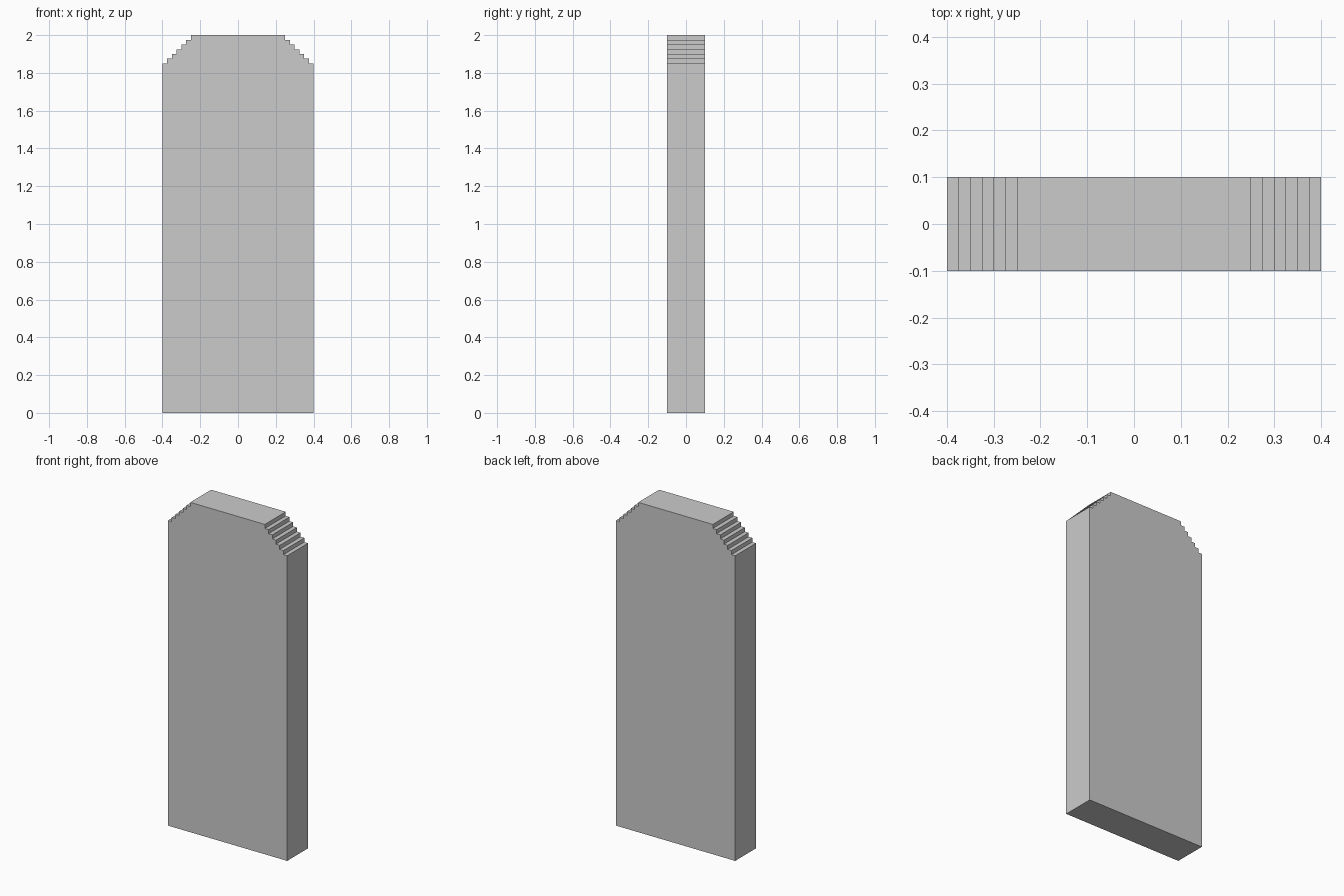
import bpy
import bmesh

if "Cube" in bpy.data.objects:
    bpy.data.objects.remove(bpy.data.objects["Cube"])

HALF_W, HALF_D, HEIGHT = 0.40, 0.10, 2.0
STEP, STEPS = 0.025, 6

# Right half of the outline: base corner, then the stair up to the flat top
right = [(HALF_W, 0.0)]
for i in range(STEPS):
    x = HALF_W - i * STEP
    z = HEIGHT - (STEPS - i) * STEP
    right += [(x, z), (x - STEP, z)]
right.append((HALF_W - STEPS * STEP, HEIGHT))

# Mirror to the left to close the outline
outline = right + [(-x, z) for x, z in reversed(right)]

# Extrude the outline through the slab's thickness
bm = bmesh.new()
face = bm.faces.new([bm.verts.new((x, -HALF_D, z)) for x, z in outline])
ext = bmesh.ops.extrude_face_region(bm, geom=[face], use_keep_orig=True)
back = [v for v in ext["geom"] if isinstance(v, bmesh.types.BMVert)]
bmesh.ops.translate(bm, verts=back, vec=(0, 2 * HALF_D, 0))
bmesh.ops.recalc_face_normals(bm, faces=bm.faces[:])

mesh = bpy.data.meshes.new("stepped_slab")
bm.to_mesh(mesh)
bm.free()
slab = bpy.data.objects.new("stepped_slab", mesh)
bpy.context.collection.objects.link(slab)
